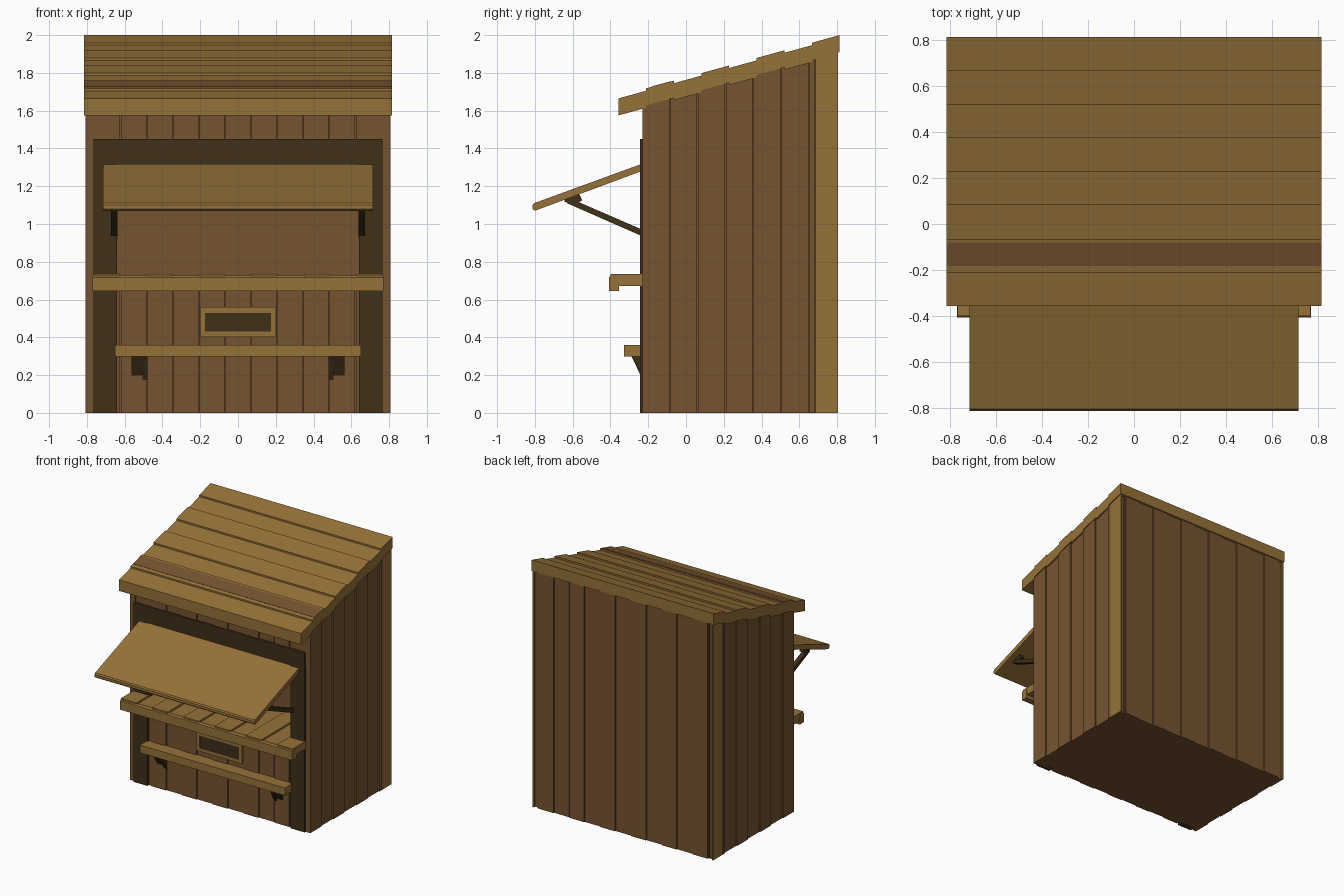
import bpy, bmesh, math

cube = bpy.data.objects.get("Cube")
if cube:
    bpy.data.objects.remove(cube, do_unlink=True)


def material(name, rgb):
    m = bpy.data.materials.new(name)
    m.use_nodes = True
    m.diffuse_color = (*rgb, 1)
    m.node_tree.nodes["Principled BSDF"].inputs["Base Color"].default_value = (*rgb, 1)
    return m


TAN = material("tan wood", (0.305, 0.17, 0.04))
BROWN = material("brown wood", (0.182, 0.088, 0.03))
DARK = material("dark wood", (0.05, 0.029, 0.0095))

SLOPE = 0.275
STEP = 0.007
GAP = 0.0025


def roof_z(y):
    """Height of the underside of the roof."""
    return 1.585 + SLOPE * (y + 0.357)


def build(name, mat, prisms):
    """One object from (yz profile, x0, x1) prisms."""
    bm = bmesh.new()
    for profile, x0, x1 in prisms:
        a = [bm.verts.new((x0, y, z)) for y, z in profile]
        b = [bm.verts.new((x1, y, z)) for y, z in profile]
        bm.faces.new(a)
        bm.faces.new(b[::-1])
        for i in range(len(a)):
            j = (i + 1) % len(a)
            bm.faces.new((a[i], b[i], b[j], a[j]))
    bmesh.ops.recalc_face_normals(bm, faces=bm.faces)
    mesh = bpy.data.meshes.new(name)
    bm.to_mesh(mesh)
    bm.free()
    mesh.materials.append(mat)
    ob = bpy.data.objects.new(name, mesh)
    bpy.context.collection.objects.link(ob)
    return ob


def box(x0, x1, y0, y1, z0, z1):
    return ([(y0, z0), (y1, z0), (y1, z1), (y0, z1)], x0, x1)


def wall(x0, x1, y0, y1, z0=0.0):
    """Board whose top follows the roof."""
    return ([(y0, z0), (y1, z0), (y1, roof_z(y1) + 0.03), (y0, roof_z(y0) + 0.03)], x0, x1)


def both(prisms):
    """Mirror prisms in x."""
    return prisms + [(p, -x1, -x0) for p, x0, x1 in prisms]


# Floor
build("floor", BROWN, [box(-0.79, 0.79, -0.215, 0.79, 0, 0.015)])

# Side walls: upright boards at alternating depth over a lining
edges = [-0.232 + 0.147 * i for i in range(7)] + [0.685]
build("side_walls", BROWN, both([wall(0.76, 0.79, -0.225, 0.685)] + [
    wall(0.78, 0.808 - STEP * (i % 2), a + GAP, b - GAP)
    for i, (a, b) in enumerate(zip(edges, edges[1:]))]))
build("back_corner_posts", TAN, both([wall(0.797, 0.808, 0.685, 0.806)]))

# Front and back walls, boarded the same way
xs = [-0.77] + [0.138 * (k + 0.5) for k in range(-6, 6)] + [0.77]
boards = [(STEP * (i % 2), a + GAP, b - GAP) for i, (a, b) in enumerate(zip(xs, xs[1:]))]
build("back_wall", BROWN, [wall(-0.797, 0.797, 0.765, 0.792)] + [
    wall(a, b, 0.78, 0.806 - STEP + d) for d, a, b in boards])
build("front_lower_wall", BROWN, [box(-0.77, 0.77, -0.214, -0.195, 0, 0.67)] + [
    box(a, b, -0.23 + d, -0.205, 0, 0.67) for d, a, b in boards])
build("front_upper_wall", BROWN, [wall(-0.77, 0.77, -0.214, -0.195, 1.33)] + [
    wall(a, b, -0.23 + d, -0.205, 1.33) for d, a, b in boards])
build("front_side_walls", BROWN, both([wall(0.645, 0.775, -0.22, -0.195)]))

# Dark surround of the serving opening
build("opening_frame", DARK, both([box(0.64, 0.766, -0.243, -0.19, 0, 1.45)])
      + [box(-0.64, 0.64, -0.243, -0.19, 1.32, 1.45)])

# Roof boards, every other one raised
pitch = 1.17 / 8
roof = []
for i in range(8):
    y0, y1 = -0.357 + pitch * i, -0.357 + pitch * (i + 1)
    lift = 0.013 * (i % 2) - 0.01
    profile = [(y0, roof_z(y0) + lift), (y1, roof_z(y1) + lift),
               (y1, roof_z(y1) + lift + 0.09), (y0, roof_z(y0) + lift + 0.09)]
    roof.append((profile, -0.814, 0.814))
build("roof_boards", TAN, roof)
ya, yb, top = -0.182, -0.08, 0.092
build("roof_stripe", BROWN, [([(ya, roof_z(ya) + top), (yb, roof_z(yb) + top),
                               (yb, roof_z(yb) + top + 0.003),
                               (ya, roof_z(ya) + top + 0.003)], -0.812, 0.812)])

# Counter of slats with a front lip
w = 1.536 / 11
slats = []
for i in range(11):
    x0 = -0.768 + w * i
    back = -0.23 if i in (0, 10) else 0.15
    slats.append(box(x0, x0 + w, -0.4, back, 0.672, 0.735 - 0.014 * (i % 2)))
build("counter_slats", TAN, slats)
build("counter_lip", TAN, [([(-0.407, 0.645), (-0.355, 0.645), (-0.355, 0.72),
                             (-0.395, 0.728), (-0.407, 0.718)], -0.77, 0.77)])

# Lower shelf on wedge brackets
build("lower_shelf", TAN, [box(-0.65, 0.65, -0.327, -0.215, 0.298, 0.36)])
build("shelf_brackets", DARK, both([
    ([(-0.29, 0.3), (-0.215, 0.3), (-0.215, 0.19), (-0.225, 0.19)], 0.48, 0.565),
    ([(-0.288, 0.3), (-0.215, 0.3), (-0.215, 0.175), (-0.23, 0.175)], 0.48, 0.505)]))

# Framed panel
build("panel_frame", TAN, both([box(0.175, 0.202, -0.24, -0.215, 0.403, 0.56)])
      + [box(-0.175, 0.175, -0.24, -0.215, a, b) for a, b in ((0.403, 0.43), (0.53, 0.56))])
build("panel_board", DARK, [box(-0.175, 0.175, -0.234, -0.215, 0.43, 0.53)])

# Raised hatch
build("hatch", TAN, [([(-0.235, 1.318), (-0.235, 1.28), (-0.8, 1.07),
                       (-0.812, 1.08), (-0.812, 1.1), (-0.805, 1.11)], -0.715, 0.715)])

# Hatch props with end blocks
build("hatch_props", DARK, both([
    ([(-0.22, 0.93), (-0.22, 0.965), (-0.6, 1.13), (-0.63, 1.11)], 0.637, 0.672),
    ([(-0.645, 1.12), (-0.6, 1.1), (-0.55, 1.125), (-0.565, 1.16), (-0.64, 1.133)],
     0.63, 0.665)]))
